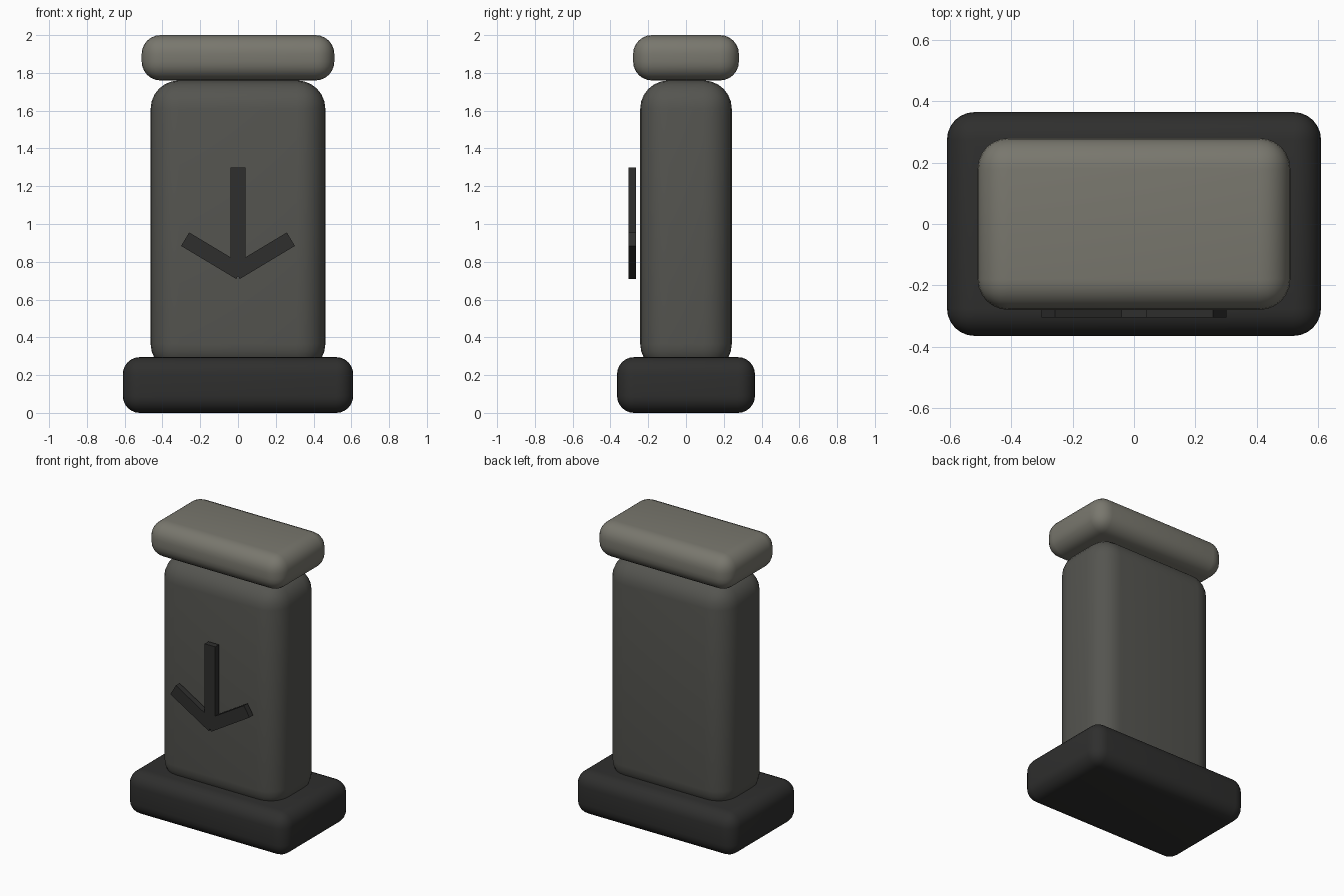
import bpy, math

if "Cube" in bpy.data.objects:
    bpy.data.objects.remove(bpy.data.objects["Cube"])


def material(name, rgb):
    m = bpy.data.materials.new(name)
    m.diffuse_color = (*rgb, 1)
    m.use_nodes = True
    m.node_tree.nodes["Principled BSDF"].inputs["Base Color"].default_value = m.diffuse_color
    return m


stone_dark = material("dark_stone", (0.028, 0.028, 0.027))
stone_mid = material("mid_stone", (0.09, 0.09, 0.08))
stone_light = material("light_stone", (0.19, 0.185, 0.155))


def box(name, size, centre, mat, bevel=0, tilt=0):
    bpy.ops.mesh.primitive_cube_add(size=1, location=centre)
    o = bpy.context.object
    o.name = name
    o.scale = size
    bpy.ops.object.transform_apply(location=False, rotation=False, scale=True)
    o.rotation_euler.y = tilt
    o.data.materials.append(mat)
    if bevel:
        b = o.modifiers.new("round", 'BEVEL')
        b.width = bevel
        b.segments = 6
        bpy.ops.object.modifier_apply(modifier=b.name)
        bpy.ops.object.shade_smooth_by_angle(angle=math.radians(35))
    return o


# Rounded stone blocks
box("base", (1.22, 0.73, 0.295), (0, 0, 0.1475), stone_dark, 0.09)
box("pillar", (0.925, 0.485, 1.545), (0, 0, 0.9875), stone_mid, 0.15)
box("cap", (1.02, 0.56, 0.24), (0, 0, 1.88), stone_light, 0.1)

# Downward arrow floating just ahead of the front face
box("arrow_stem", (0.08, 0.04, 0.55), (0, -0.285, 1.025), stone_dark)
for side, s in (("left", -1), ("right", 1)):
    box("arrow_barb_" + side, (0.34, 0.04, 0.083), (s * 0.134, -0.285, 0.832),
        stone_dark, tilt=-s * math.radians(31))
